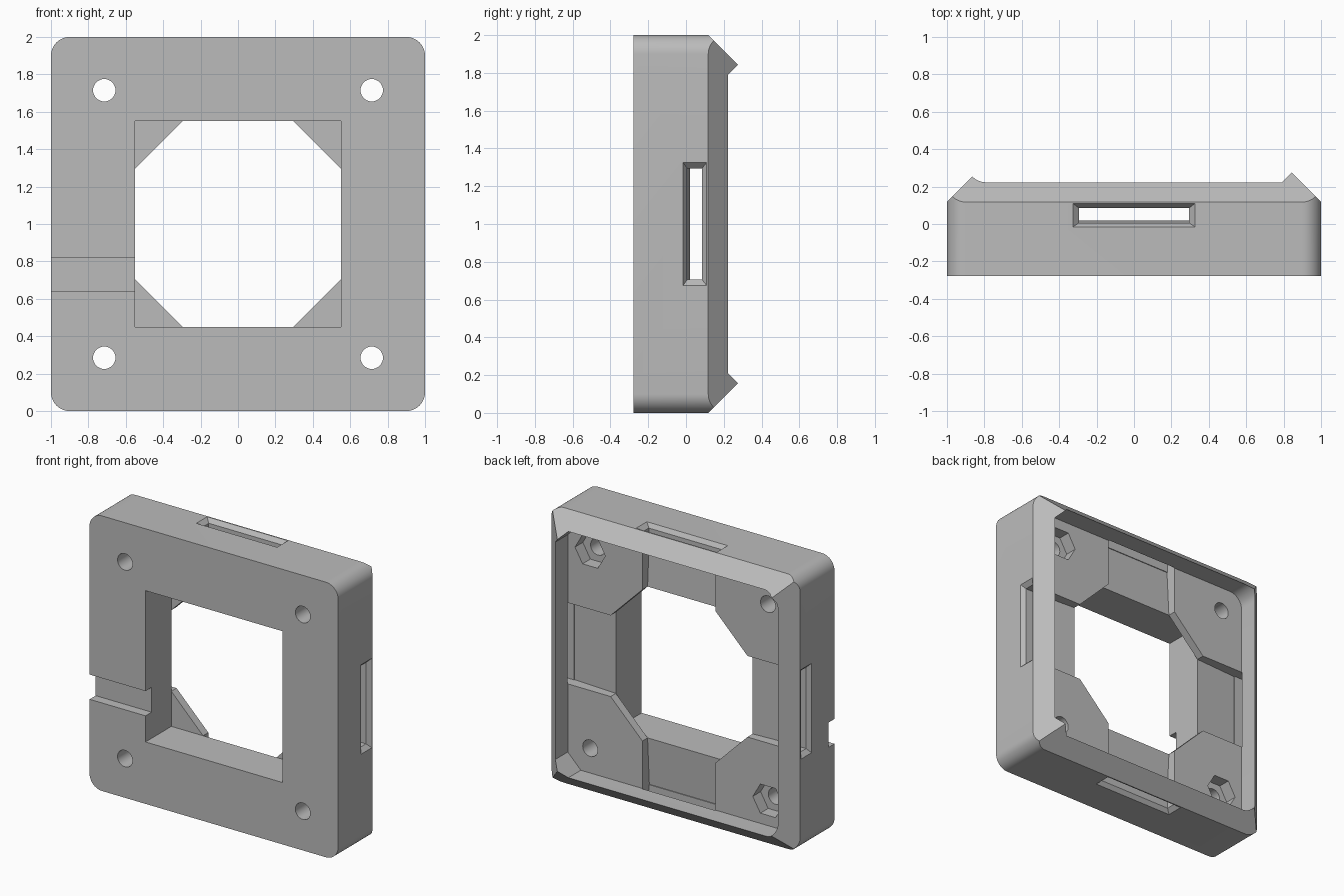
import bpy, bmesh
from math import pi, cos, sin
from mathutils import Matrix, Vector

cube = bpy.data.objects.get("Cube")
if cube:
    bpy.data.objects.remove(cube, do_unlink=True)

grey = bpy.data.materials.new("matte_grey")
grey.use_nodes = True
colour = (0.5, 0.5, 0.5, 1)
grey.diffuse_color = colour
grey.node_tree.nodes["Principled BSDF"].inputs["Base Color"].default_value = colour

FRONT, POST, FLOOR = -0.277, 0.08, 0.02
HOLE, CAVITY, GAP = 0.55, 0.895, 0.295


def loft(name, rings, turn=0):
    """Closed solid through rings of 3D points, turned about the depth axis."""
    bm = bmesh.new()
    loops = [[bm.verts.new(p) for p in ring] for ring in rings]
    for a, b in zip(loops, loops[1:]):
        for i in range(len(a)):
            j = (i + 1) % len(a)
            bm.faces.new((a[i], a[j], b[j], b[i]))
    bm.faces.new(loops[0][::-1])
    bm.faces.new(loops[-1])
    bmesh.ops.recalc_face_normals(bm, faces=bm.faces)
    bm.transform(Matrix.Rotation(turn * pi / 2, 4, 'Y'))
    mesh = bpy.data.meshes.new(name)
    bm.to_mesh(mesh)
    bm.free()
    mesh.materials.append(grey)
    ob = bpy.data.objects.new(name, mesh)
    bpy.context.collection.objects.link(ob)
    return ob


def prism(name, outline, y0, y1):
    return loft(name, [[(x, y, z) for x, z in outline] for y in (y0, y1)])


def square(h, radius=0, steps=(1, 1, 1, 1)):
    """Square outline; each corner is an arc, or a chamfer when it has one step."""
    pts = []
    for k, n in enumerate(steps):
        sx, sz = ((1, 1), (-1, 1), (-1, -1), (1, -1))[k]
        if not radius:
            pts.append((sx * h, sz * h))
            continue
        for i in range(n + 1):
            a = (k + i / n) * pi / 2
            pts.append((sx * (h - radius) + radius * cos(a),
                        sz * (h - radius) + radius * sin(a)))
    return pts


def circle(x, z, r, n):
    return [(x + r * cos(2 * pi * i / n), z + r * sin(2 * pi * i / n)) for i in range(n)]


def box(x0, x1, z0, z1):
    return [(x0, z0), (x1, z0), (x1, z1), (x0, z1)]


def combine(target, tool, operation='DIFFERENCE'):
    mod = target.modifiers.new("cut", 'BOOLEAN')
    mod.operation, mod.solver, mod.object = operation, 'EXACT', tool
    bpy.context.view_layer.objects.active = target
    bpy.ops.object.modifier_apply(modifier=mod.name)
    bpy.data.objects.remove(tool, do_unlink=True)


# Rounded block, tapered at the back by four sloping planes
frame = prism("housing_frame", square(1, 0.1, (10,) * 4), FRONT, 0.32)
taper = loft("taper", [[(x, y, z) for x, z in square(1.1175 - y)] for y in (-0.5, 0.4)])
combine(frame, taper, 'INTERSECT')

# Rear cavity: chamfered corners on the left, round ones on the right
combine(frame, prism("cavity", square(CAVITY, 0.105, (1, 8, 8, 1)), POST, 0.5))

# Window: square in the front plate, eight-sided between the corner posts
combine(frame, prism("square_window", square(HOLE), -0.5, FLOOR))
combine(frame, prism("post_window", square(HOLE, HOLE - GAP), -0.4, 0.4))

# Sloping floors between posts, and flared slots through the four walls
for turn in range(4):
    profile = [(0.45, FLOOR), (HOLE, FLOOR), (CAVITY, 0.0), (CAVITY, 0.15), (0.45, 0.15)]
    combine(frame, loft("floor_channel", [[(x, y, z) for x, y in profile]
                                          for z in (-GAP, GAP)], turn))
    rings = []
    for x, flare in ((1.01, 0.04), (0.97, 0), (0.85, 0)):
        rings.append([(x, y, z) for y, z in box(0.006 - flare * 0.7, 0.085 + flare * 0.8,
                                                -GAP - flare, GAP + flare)])
    combine(frame, loft("wall_slot", rings, turn))

# Screw holes, with nut pockets on one diagonal
for sx in (1, -1):
    for sz in (1, -1):
        x, z = 0.715 * sx, 0.715 * sz
        combine(frame, prism("screw_hole", circle(x, z, 0.06, 32), -0.5, 0.15))
        if sx == sz:
            combine(frame, prism("nut_pocket", circle(x, z, 0.122, 6), POST - 0.09, 0.15))

# Cable groove on the front
combine(frame, prism("cable_groove", box(-1.1, -0.5, -0.36, -0.18), -0.5, FRONT + 0.07))

# Stand on the ground and smooth the rounded parts
frame.data.transform(Matrix.Translation(Vector((0, 0, 1))))
bpy.ops.object.select_all(action='DESELECT')
frame.select_set(True)
bpy.context.view_layer.objects.active = frame
bpy.ops.object.shade_smooth_by_angle(angle=pi / 9)
